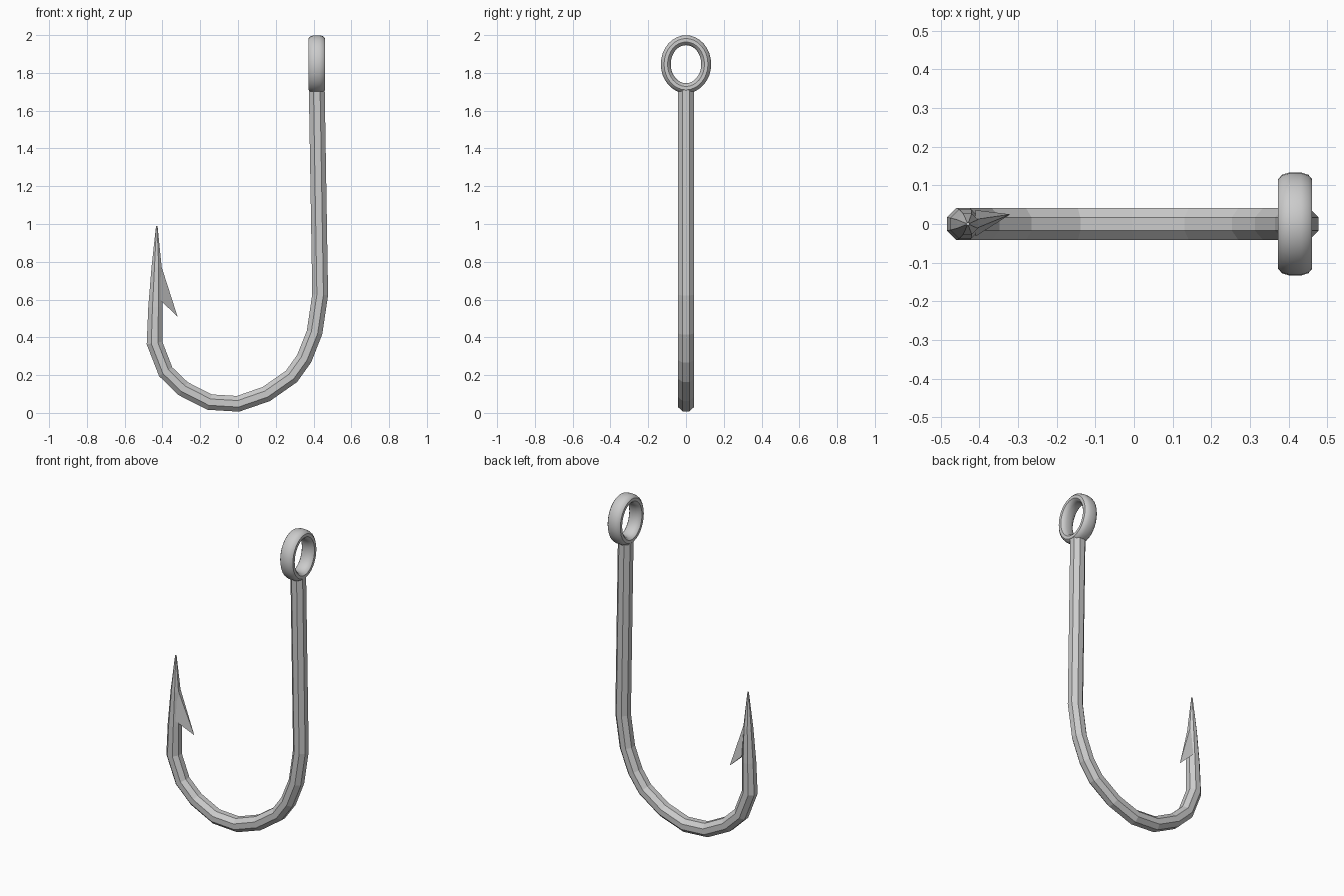
import bpy, bmesh, math
from mathutils import Vector

if "Cube" in bpy.data.objects:
    bpy.data.objects.remove(bpy.data.objects["Cube"])


def make_object(name, bm, smooth=None):
    bmesh.ops.recalc_face_normals(bm, faces=bm.faces)
    mesh = bpy.data.meshes.new(name)
    bm.to_mesh(mesh)
    bm.free()
    ob = bpy.data.objects.new(name, mesh)
    bpy.context.collection.objects.link(ob)
    if smooth is not None:
        bpy.ops.object.select_all(action='DESELECT')
        ob.select_set(True)
        bpy.context.view_layer.objects.active = ob
        bpy.ops.object.shade_smooth_by_angle(angle=math.radians(smooth))
    return ob


def bridge(bm, a, b):
    n = len(a)
    for i in range(n):
        j = (i + 1) % n
        bm.faces.new((a[i], a[j], b[j], b[i]))


# Hook wire: eight-sided section swept along (x, z, half width)
W = 0.042
path = [(0.417, 1.715, W), (0.435, 0.625, W), (0.405, 0.425, W),
        (0.35, 0.287, W), (0.283, 0.193, W), (0.15, 0.10, W),
        (0.0, 0.048, W), (-0.15, 0.057, W), (-0.29, 0.128, W),
        (-0.383, 0.218, W), (-0.442, 0.37, W), (-0.437, 0.56, 0.038),
        (-0.431, 0.77, 0.027), (-0.43, 0.99, 0.004)]
pts = [Vector((x, 0, z)) for x, z, _ in path]
bm = bmesh.new()
rings = []
for k, p in enumerate(pts):
    d_in = (p - pts[max(k - 1, 0)]).normalized()
    d_out = (pts[min(k + 1, len(pts) - 1)] - p).normalized()
    t = (d_in + d_out).normalized()
    side = Vector((t.z, 0, -t.x))
    r = path[k][2] / math.cos(math.pi / 8)
    ring = []
    for i in range(8):
        a = math.pi / 4 * (i + 0.5)
        ring.append(bm.verts.new(p + side * r * math.cos(a) + Vector((0, r * math.sin(a), 0))))
    rings.append(ring)
for a, b in zip(rings, rings[1:]):
    bridge(bm, a, b)
bm.faces.new(rings[0])
bm.faces.new(rings[-1])
make_object("hook_wire", bm)

# Barb: thin spike pointing back down from the point
bm = bmesh.new()
tip = bm.verts.new((-0.32, 0.025, 0.51))
base = [bm.verts.new(c) for c in ((-0.41, -0.032, 0.595), (-0.41, 0.036, 0.595),
                                  (-0.41, 0.012, 0.79), (-0.41, -0.012, 0.79))]
bm.faces.new(base)
for i in range(4):
    bm.faces.new((base[i], base[(i + 1) % 4], tip))
make_object("barb", bm)

# Eye: oval ring with a flattened oval section
bm = bmesh.new()
rings = []
for i in range(32):
    u = 2 * math.pi * i / 32
    ring = []
    for j in range(12):
        v = 2 * math.pi * (j + 0.5) / 12
        s, c = math.sin(v), math.cos(v)
        x = 0.045 * math.copysign(abs(s) ** 0.8, s)
        off = 0.027 * math.copysign(abs(c) ** 0.8, c)
        ring.append(bm.verts.new((0.417 + x, (0.107 + off) * math.cos(u),
                                  1.846 + (0.127 + off) * math.sin(u))))
    rings.append(ring)
for i in range(32):
    bridge(bm, rings[i], rings[(i + 1) % 32])
make_object("eye_ring", bm, 40)
